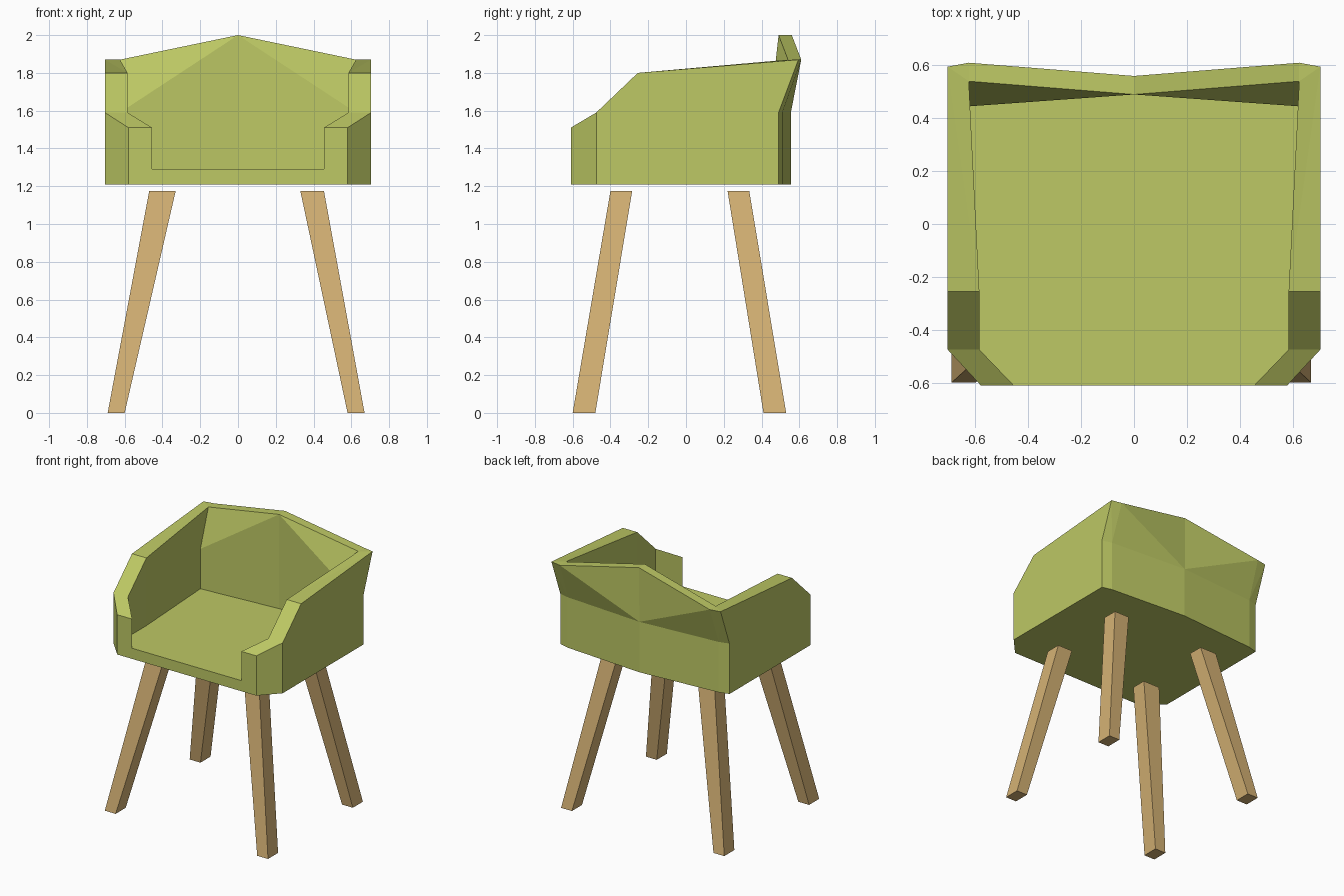
import bpy
import bmesh

if "Cube" in bpy.data.objects:
    bpy.data.objects.remove(bpy.data.objects["Cube"])


def material(name, rgb):
    m = bpy.data.materials.new(name)
    m.diffuse_color = (*rgb, 1)
    m.use_nodes = True
    m.node_tree.nodes["Principled BSDF"].inputs["Base Color"].default_value = m.diffuse_color
    return m


green = material("lime fabric", (0.51, 0.58, 0.128))
wood = material("light wood", (0.66, 0.44, 0.175))


def finish(bm, name, mat):
    bmesh.ops.remove_doubles(bm, verts=bm.verts, dist=0.0005)
    bmesh.ops.recalc_face_normals(bm, faces=bm.faces)
    me = bpy.data.meshes.new(name)
    bm.to_mesh(me)
    bm.free()
    me.materials.append(mat)
    bpy.context.collection.objects.link(bpy.data.objects.new(name, me))


# Seat shell: wall stations from the right arm front to the back centre.
# outer low (x,y), outer top (x,y), inner low (x,y), inner top (x,y), top z
BOTTOM, SEAT, MID = 1.21, 1.29, 1.59
half = [
    ((.58, -.61), (.58, -.61), (.455, -.61), (.455, -.61), 1.51),
    ((.705, -.475), (.705, -.475), (.585, -.475), (.585, -.475), 1.59),
    ((.705, -.255), (.705, -.255), (.585, -.255), (.585, -.255), 1.80),
    ((.705, .49), (.705, .595), (.625, .445), (.625, .54), 1.87),
    ((.63, .51), (.625, .61), (.625, .445), (.625, .54), 1.87),
    ((0, .555), (0, .56), (0, .49), (0, .49), 2.0),
]

bm = bmesh.new()


def section(st, side):
    ol, ot, il, it, z = st
    mid = min(MID, z)
    pts = [(*ol, BOTTOM), (*ol, mid), (*ot, z), (*it, z), (*il, mid), (*il, SEAT)]
    return [bm.verts.new((x * side, y, h)) for x, y, h in pts]


rings = [section(s, 1) for s in half] + [section(s, -1) for s in reversed(half[:-1])]
for i, (a, b) in enumerate(zip(rings, rings[1:])):
    for k in range(5):
        if i < len(half) - 1:
            tris = ((a[k], b[k], a[k + 1]), (b[k], b[k + 1], a[k + 1]))
        else:
            tris = ((a[k], b[k], b[k + 1]), (a[k], b[k + 1], a[k + 1]))
        for t in tris:
            if len({tuple(round(c, 4) for c in v.co) for v in t}) == 3:
                bm.faces.new(t)

# Arm fronts, front rail, underside and cushion top
first, last = rings[0], rings[-1]
for r in (first, last):
    bm.faces.new((r[0], r[2], r[3], r[5]))
bm.faces.new((first[0], first[5], last[5], last[0]))
bm.faces.new([r[0] for r in rings])
bm.faces.new([r[5] for i, r in enumerate(rings) if i not in (4, 6)])
finish(bm, "seat_shell", green)


# Splayed legs: x and y ranges at the foot and at the top
def leg(name, xs0, ys0, xs1, ys1):
    bm = bmesh.new()
    rows = []
    for xs, ys, z in ((xs0, ys0, 0), (xs1, ys1, 1.175)):
        rows.append([bm.verts.new((xs[i], ys[j], z))
                     for i, j in ((0, 0), (1, 0), (1, 1), (0, 1))])
    lo, hi = rows
    bm.faces.new(lo)
    bm.faces.new(hi)
    for i in range(4):
        j = (i + 1) % 4
        bm.faces.new((lo[i], lo[j], hi[j], hi[i]))
    finish(bm, name, wood)


x_ranges = {"left": ((-.69, -.60), (-.47, -.33)), "right": ((.58, .67), (.33, .455))}
y_ranges = {"front": ((-.60, -.48), (-.40, -.285)), "back": ((.41, .53), (.22, .335))}
for xn, (x0, x1) in x_ranges.items():
    for yn, (y0, y1) in y_ranges.items():
        leg(f"{yn}_{xn}_leg", x0, y0, x1, y1)
